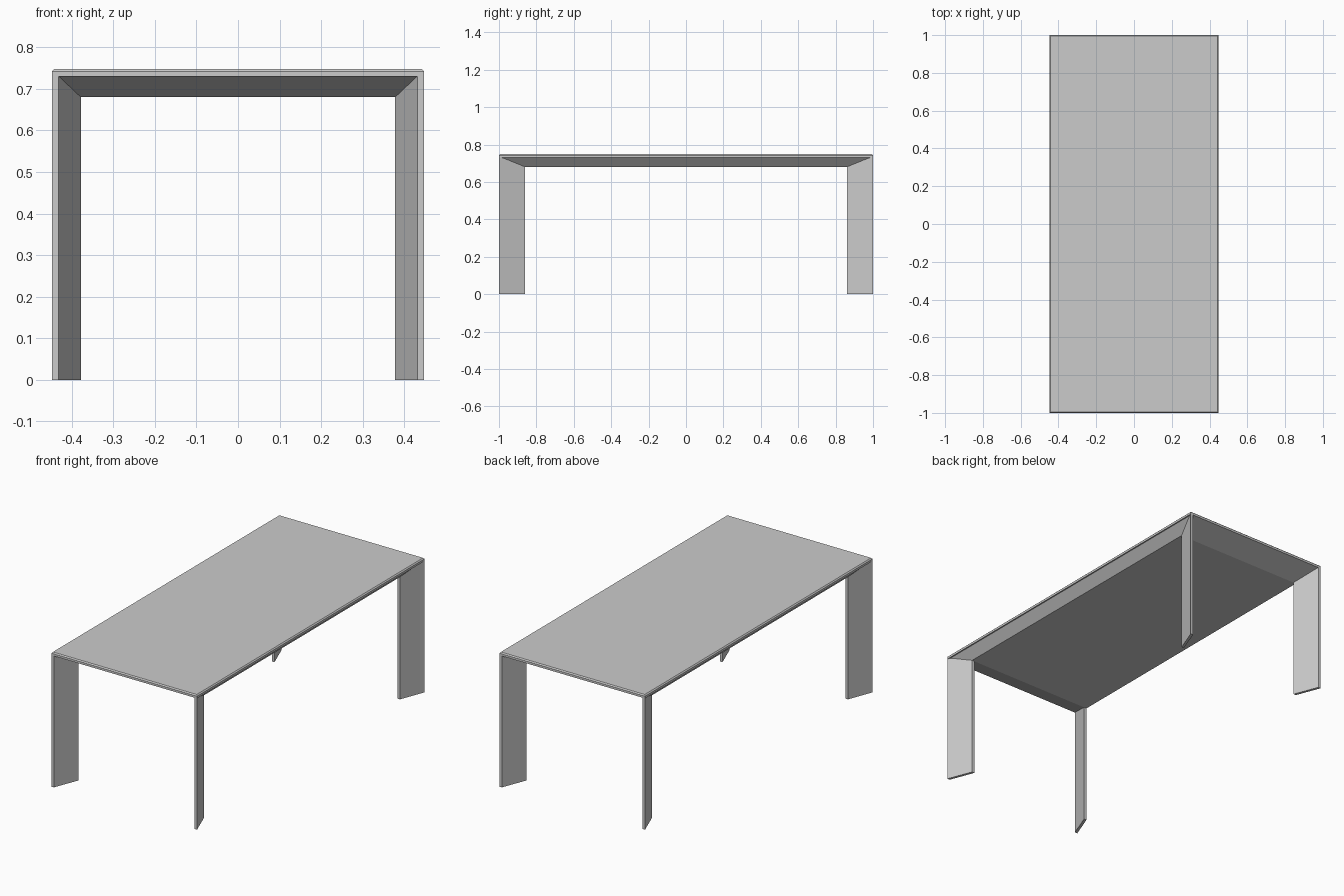
import bpy
import bmesh

cube = bpy.data.objects.get("Cube")
if cube:
    bpy.data.objects.remove(cube, do_unlink=True)

GREY = (0.6, 0.6, 0.6, 1.0)
grey = bpy.data.materials.new("light_grey")
grey.use_nodes = True
grey.diffuse_color = GREY
grey.node_tree.nodes["Principled BSDF"].inputs["Base Color"].default_value = GREY


def loft(name, rings):
    """Closed solid through stacked rings with equal point counts."""
    bm = bmesh.new()
    loops = [[bm.verts.new(p) for p in ring] for ring in rings]
    for low, high in zip(loops, loops[1:]):
        for i in range(len(low)):
            j = (i + 1) % len(low)
            bm.faces.new((low[i], low[j], high[j], high[i]))
    bm.faces.new(loops[0][::-1])
    bm.faces.new(loops[-1])
    bmesh.ops.recalc_face_normals(bm, faces=bm.faces)
    mesh = bpy.data.meshes.new(name)
    bm.to_mesh(mesh)
    bm.free()
    mesh.materials.append(grey)
    obj = bpy.data.objects.new(name, mesh)
    bpy.context.collection.objects.link(obj)
    return obj


def rectangle(x, y, z):
    return [(-x, -y, z), (x, -y, z), (x, y, z), (-x, y, z)]


# Tabletop: tapered underside, thin upright rim, small top chamfer
loft("tabletop", [
    rectangle(0.394, 0.86, 0.68),
    rectangle(0.441, 0.997, 0.73),
    rectangle(0.448, 1.0, 0.73),
    rectangle(0.448, 1.0, 0.742),
    rectangle(0.442, 0.994, 0.748),
])

# Legs: slanted boards, splayed towards the table corners
section = [(0.448, 1.0), (0.432, 1.0), (0.378, 0.86), (0.394, 0.86)]
for side, sx in (("left", 1), ("right", -1)):
    for end, sy in (("front", -1), ("back", 1)):
        # The top follows the tapered underside and ends inside the tabletop
        tops = (0.735, 0.735, 0.685, 0.685)
        bottom = [(sx * x, sy * y, 0) for x, y in section]
        top = [(sx * x, sy * y, z) for (x, y), z in zip(section, tops)]
        loft(f"{end}_{side}_leg", [bottom, top])
